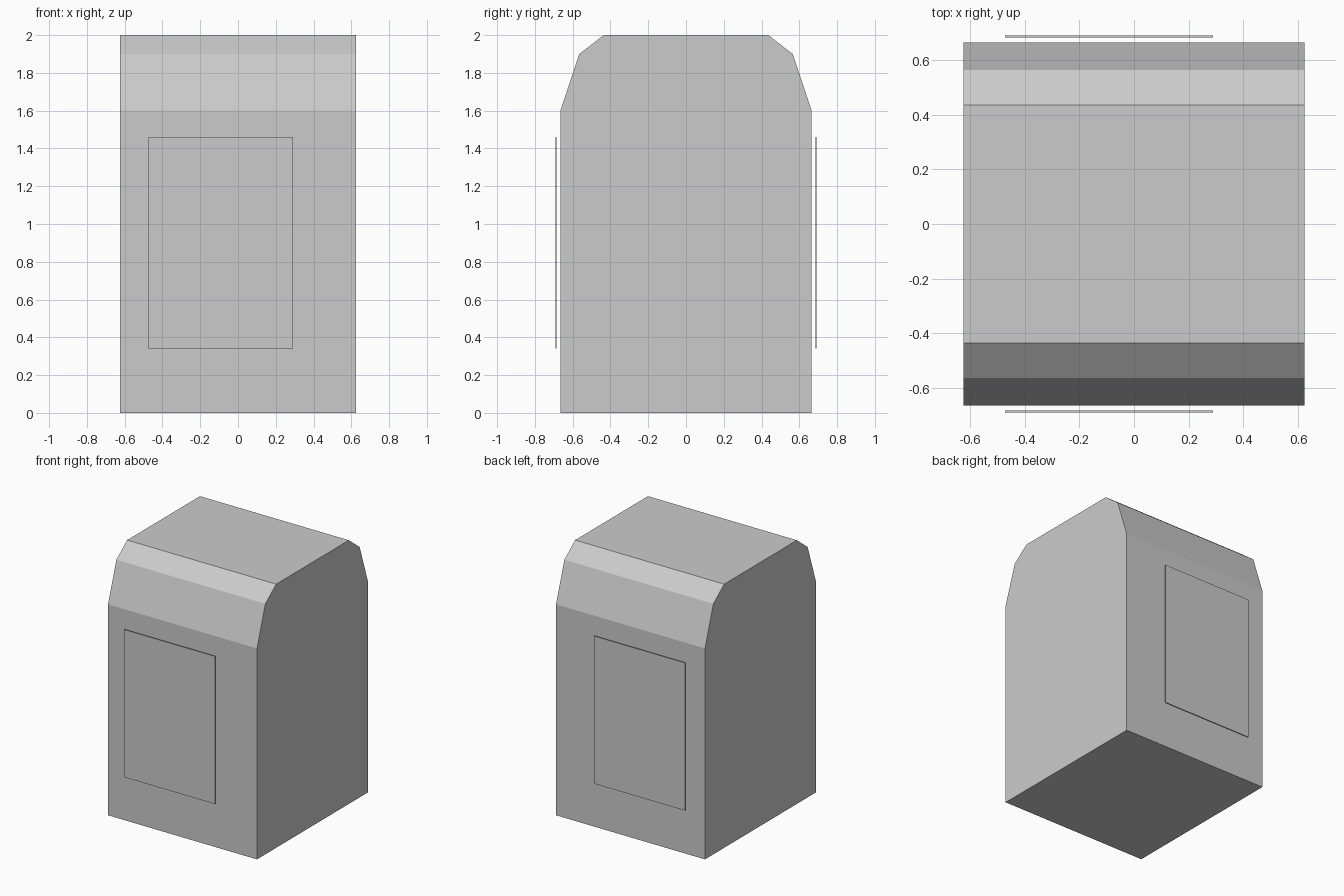
import bpy, bmesh

if "Cube" in bpy.data.objects:
    bpy.data.objects.remove(bpy.data.objects["Cube"])

HALF_WIDTH = 0.625


def make_object(name, bm):
    bmesh.ops.recalc_face_normals(bm, faces=bm.faces)
    mesh = bpy.data.meshes.new(name)
    bm.to_mesh(mesh)
    bm.free()
    obj = bpy.data.objects.new(name, mesh)
    bpy.context.collection.objects.link(obj)
    return obj


# Body: mirrored half profile in y/z, extruded along x
half = [(0.665, 0.0), (0.665, 1.6), (0.565, 1.9), (0.436, 2.0)]
profile = half + [(-y, z) for y, z in reversed(half)]
bm = bmesh.new()
face = bm.faces.new([bm.verts.new((-HALF_WIDTH, y, z)) for y, z in profile])
result = bmesh.ops.extrude_face_region(bm, geom=[face], use_keep_orig=True)
verts = [v for v in result["geom"] if isinstance(v, bmesh.types.BMVert)]
bmesh.ops.translate(bm, verts=verts, vec=(2 * HALF_WIDTH, 0, 0))
make_object("body", bm)

# Thin panels standing just off the front and back walls
for name, side in (("front_panel", -1), ("back_panel", 1)):
    bm = bmesh.new()
    bmesh.ops.create_cube(bm, size=1)
    bmesh.ops.scale(bm, verts=bm.verts, vec=(0.764, 0.006, 1.12))
    panel = make_object(name, bm)
    panel.location = (-0.092, side * 0.688, 0.9)
